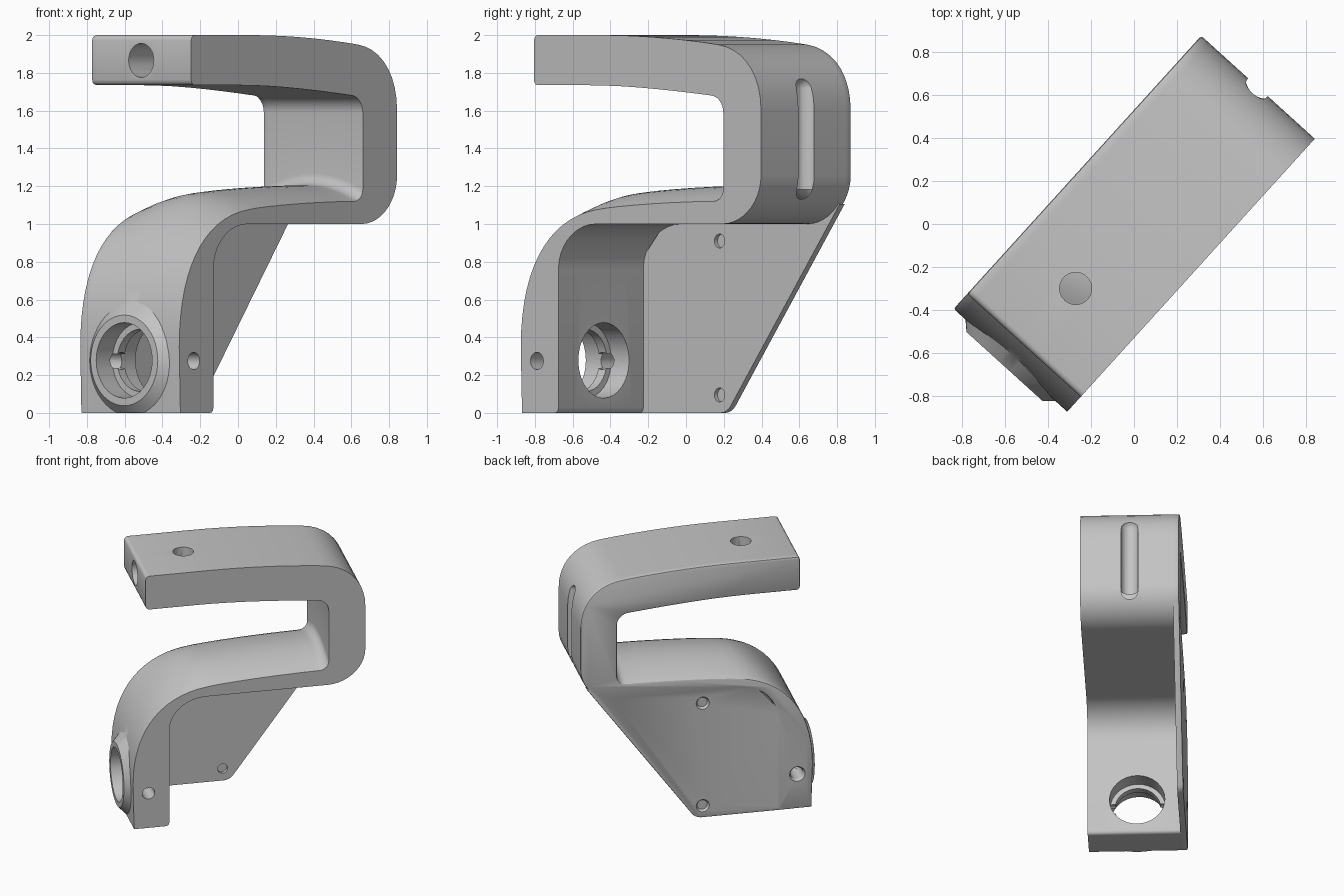
import bpy, bmesh, math
from mathutils import Matrix, Vector
from mathutils.geometry import interpolate_bezier

if "Cube" in bpy.data.objects:
    bpy.data.objects.remove(bpy.data.objects["Cube"], do_unlink=True)

HALF = 0.357                  # half width of the bracket
TURN = math.radians(47.8)     # heading of the bracket's long axis
BORE_Z = 0.278

grey = bpy.data.materials.new("plain_grey")
grey.use_nodes = True
grey.diffuse_color = (0.55, 0.55, 0.55, 1)
grey.node_tree.nodes["Principled BSDF"].inputs["Base Color"].default_value = (0.55, 0.55, 0.55, 1)


def make(name, bm):
    bmesh.ops.recalc_face_normals(bm, faces=bm.faces)
    me = bpy.data.meshes.new(name)
    bm.to_mesh(me)
    bm.free()
    me.materials.append(grey)
    ob = bpy.data.objects.new(name, me)
    bpy.context.collection.objects.link(ob)
    return ob


def curve(a, b, c, d, n=8):
    pts = interpolate_bezier(*[Vector((p[0], p[1], 0)) for p in (a, b, c, d)], n)
    return [(p.x, p.y) for p in pts]


def corner(a, c, b, n=8):
    """Rounded corner from a to b around the sharp point c."""
    k = 0.55
    ac = [a[i] + (c[i] - a[i]) * k for i in (0, 1)]
    bc = [b[i] + (c[i] - b[i]) * k for i in (0, 1)]
    return curve(a, ac, bc, b, n)


def loft(name, pts, stations, bevel=0):
    """Skin a profile across the width; pts hold (u, z, crown height)."""
    bm = bmesh.new()
    rings = [[bm.verts.new((u, w, z + c * (1 - (w / HALF) ** 2))) for u, z, c in pts]
             for w in stations]
    for r, s in zip(rings, rings[1:]):
        for i in range(len(pts)):
            j = (i + 1) % len(pts)
            bm.faces.new((r[i], r[j], s[j], s[i]))
    bm.faces.new(rings[0])
    cap = bm.faces.new(rings[-1])
    bmesh.ops.recalc_face_normals(bm, faces=bm.faces)
    if bevel:
        bmesh.ops.bevel(bm, geom=list(cap.edges), offset=bevel, segments=2,
                        profile=0.5, affect='EDGES')
    return make(name, bm)


def rod(name, start, end, r1, r2=None, sides=32):
    """Cylinder or cone between two points."""
    start, end = Vector(start), Vector(end)
    axis = end - start
    m = Matrix.Translation((start + end) / 2) @ axis.to_track_quat('Z', 'Y').to_matrix().to_4x4()
    bm = bmesh.new()
    bmesh.ops.create_cone(bm, cap_ends=True, segments=sides, radius1=r1,
                          radius2=r1 if r2 is None else r2, depth=axis.length, matrix=m)
    return make(name, bm)


def ball(name, at, r):
    bm = bmesh.new()
    bmesh.ops.create_uvsphere(bm, u_segments=32, v_segments=16, radius=r,
                              matrix=Matrix.Translation(at))
    return make(name, bm)


# Profile of the folded arm: crowned shelf first
shelf = curve((-0.857, 0.35), (-0.857, 0.78), (-0.65, 1.03), (-0.32, 1.075), 16)
shelf += curve((-0.32, 1.075), (-0.2, 1.095), (0.2, 1.118), (0.52, 1.12), 8)[1:]
shelf += corner((0.52, 1.12), (0.59, 1.12), (0.59, 1.185))[1:]


def crown(u):
    t = min(1, max(0, (u + 0.8) / 0.5))
    return 0.085 * t * t * (3 - 2 * t)


profile = [(-0.848, 0, 0)] + [(u, z, crown(u)) for u, z in shelf]
# Upright, top arm and underside
rest = corner((0.59, 1.59), (0.59, 1.67), (0.51, 1.68))
rest += curve((0.51, 1.68), (0.2, 1.71), (-0.1, 1.735), (-0.4, 1.735))[1:]
rest += corner((-0.735, 1.735), (-0.763, 1.735), (-0.763, 1.763), 4)
rest += corner((-0.763, 1.972), (-0.763, 2), (-0.735, 2), 4)
rest += curve((-0.3, 2), (0, 2), (0.3, 1.98), (0.55, 1.95))
rest += curve((0.55, 1.95), (0.73, 1.93), (0.86, 1.8), (0.86, 1.6), 10)[1:]
rest += corner((0.86, 1.26), (0.86, 1.0), (0.58, 1.0), 12)
rest += corner((-0.32, 1.0), (-0.588, 1.0), (-0.588, 0.76), 10)
rest += corner((-0.588, 0.025), (-0.588, 0), (-0.613, 0), 4)
profile += [(u, z, 0) for u, z in rest]
stations = [HALF * (i / 8 - 1) for i in range(17)]
body = loft("bracket_body", profile, stations, 0.012)

# Thin side plate
plate = [(-0.7, 0.0005), (-0.03, 0.0005)]
plate += corner((-0.03, 0.0005), (0.012, 0.0005), (0.035, 0.035), 5)[1:]
plate += [(0.815, 1.105), (0.7, 1.12), (0.45, 1.06), (-0.4, 1.04), (-0.7, 0.7)]
side_plate = loft("side_plate", [(u, z, 0) for u, z in plate],
                  [HALF - 0.045, HALF - 0.0005], 0.008)

# Raised pad around the large bore, trimmed at the ground
pad = rod("bore_pad", (-0.79, 0, BORE_Z), (-0.897, 0, BORE_Z), 0.355, 0.24, 48)
bm = bmesh.new()
bm.from_mesh(pad.data)
cut = bmesh.ops.bisect_plane(bm, geom=bm.verts[:] + bm.edges[:] + bm.faces[:],
                             plane_co=(0, 0, 0.0008), plane_no=(0, 0, -1), clear_outer=True)
bmesh.ops.holes_fill(bm, edges=[e for e in bm.edges if e.is_boundary])
bmesh.ops.recalc_face_normals(bm, faces=bm.faces)
bm.to_mesh(pad.data)
bm.free()

cutters = [
    # Large bore with a narrow lip inside
    rod("bore_core", (-1, 0, BORE_Z), (-0.5, 0, BORE_Z), 0.165),
    rod("bore_front", (-1, 0, BORE_Z), (-0.77, 0, BORE_Z), 0.2),
    rod("bore_back", (-0.715, 0, BORE_Z), (-0.5, 0, BORE_Z), 0.2),
    # Cross hole through the leg
    rod("leg_hole", (-0.742, -0.5, 0.275), (-0.742, 0.5, 0.275), 0.046),
    # Top arm holes
    rod("arm_end_hole", (-0.9, 0, 1.866), (-0.22, 0, 1.866), 0.09),
    rod("arm_top_hole", (-0.405, 0, 1.6), (-0.405, 0, 2.1), 0.075),
    # Groove down the back of the upright
    rod("groove", (0.86, 0, 1.18), (0.86, 0, 1.72), 0.062),
    ball("groove_top", (0.86, 0, 1.72), 0.0622),
    ball("groove_bottom", (0.86, 0, 1.18), 0.0622),
]
# Plate screw holes, countersunk on the outside
for z in (0.095, 0.91):
    cutters.append(rod("plate_hole", (-0.043, 0.2, z), (-0.043, 0.5, z), 0.037))
for u, z, r in ((-0.043, 0.095, 0.037), (-0.043, 0.91, 0.037), (-0.742, 0.275, 0.046)):
    cutters.append(rod("countersink", (u, HALF - 0.02, z), (u, HALF + 0.01, z), r, r + 0.018))


def combine(tool, operation):
    mod = body.modifiers.new(tool.name, 'BOOLEAN')
    mod.operation = operation
    mod.solver = 'EXACT'
    mod.object = tool


for tool in (side_plate, pad):
    combine(tool, 'UNION')
for tool in cutters:
    tool.hide_render = True
    combine(tool, 'DIFFERENCE')

# Bake the cuts, then drop the helpers
graph = bpy.context.evaluated_depsgraph_get()
result = bpy.data.meshes.new_from_object(body.evaluated_get(graph))
body.modifiers.clear()
body.data = result
for tool in [side_plate, pad] + cutters:
    bpy.data.objects.remove(tool, do_unlink=True)

# Turn to its heading and shade
body.data.transform(Matrix.Rotation(TURN, 4, 'Z'))
body.data.materials.clear()
body.data.materials.append(grey)
for p in body.data.polygons:
    p.material_index = 0
bpy.ops.object.select_all(action='DESELECT')
body.select_set(True)
bpy.context.view_layer.objects.active = body
bpy.ops.object.shade_smooth_by_angle(angle=math.radians(30))
